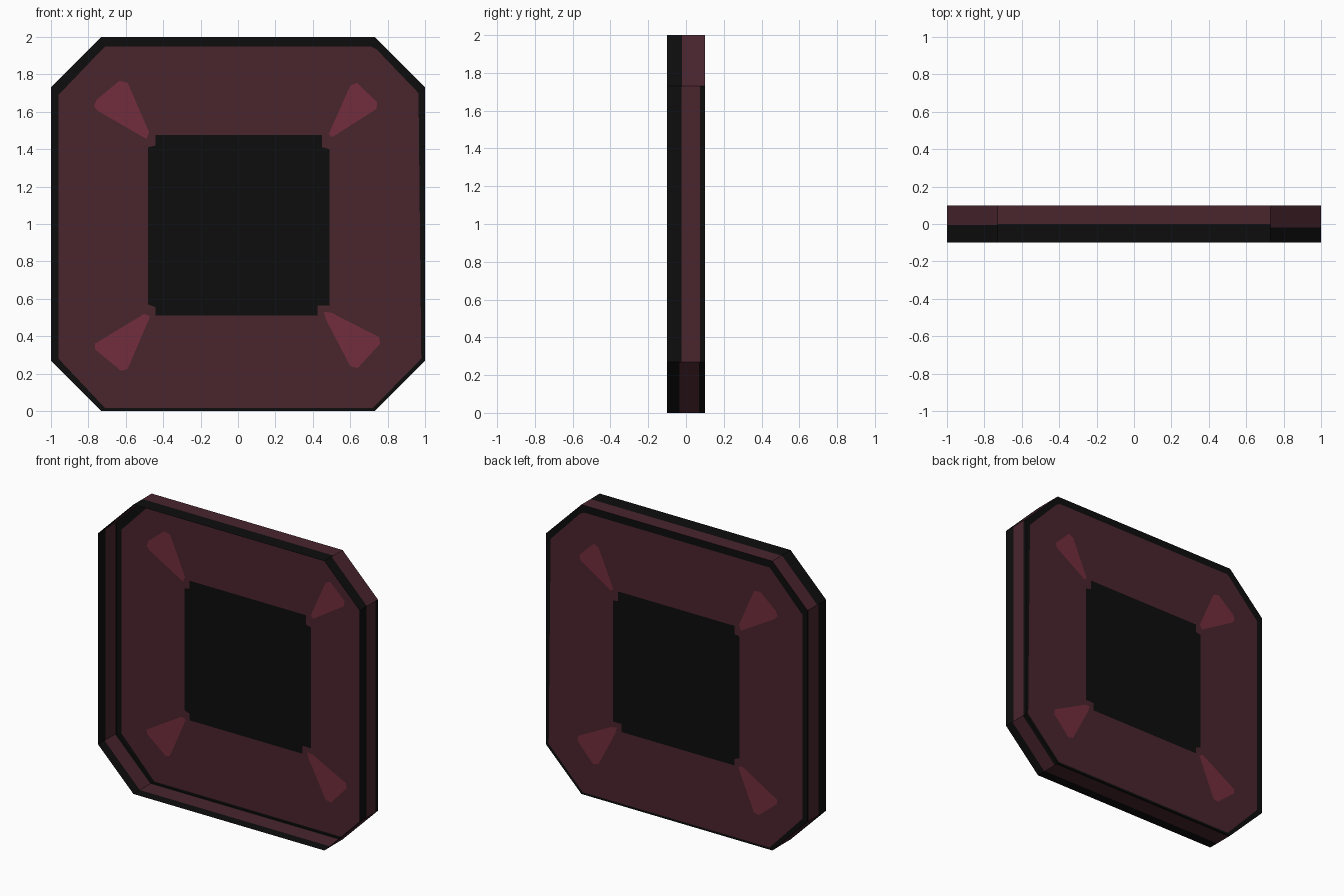
import bpy, bmesh

if "Cube" in bpy.data.objects:
    bpy.data.objects.remove(bpy.data.objects["Cube"])


def material(name, r, g, b):
    m = bpy.data.materials.new(name)
    m.diffuse_color = (r, g, b, 1)
    m.use_nodes = True
    m.node_tree.nodes["Principled BSDF"].inputs["Base Color"].default_value = m.diffuse_color
    return m


black = material("black", 0.004, 0.004, 0.004)
maroon = material("dark maroon", 0.067, 0.018, 0.027)
red = material("muted red", 0.171, 0.027, 0.045)
BACK, FRONT = 0.1, -0.1


def finish(bm, name, mats):
    me = bpy.data.meshes.new(name)
    bm.to_mesh(me)
    bm.free()
    for m in mats:
        me.materials.append(m)
    ob = bpy.data.objects.new(name, me)
    bpy.context.collection.objects.link(ob)
    return ob


def flat_region(name, loops, mat):
    """Flat sheet on the back plane: first loop is the outline, others are holes."""
    bm = bmesh.new()
    edges = []
    for loop in loops:
        vs = [bm.verts.new((x, BACK, z)) for x, z in loop]
        edges += [bm.edges.new((vs[i - 1], vs[i])) for i in range(len(vs))]
    bmesh.ops.triangle_fill(bm, edges=edges, use_beauty=True, normal=(0, 1, 0))
    for f in bm.faces:
        f.normal_update()
        if f.normal.y < 0:
            f.normal_flip()
    return finish(bm, name, [mat])


# Outlines in x, z: clockwise from the upper left
octagon = [(-0.73, 2), (0.73, 2), (1, 1.73), (1, 0.27),
           (0.73, 0), (-0.73, 0), (-1, 0.27), (-1, 1.73)]
panel = [(-0.71, 1.95), (0.71, 1.95), (0.74, 1.935), (0.965, 1.7), (0.98, 0.28),
         (0.72, 0.015), (-0.71, 0.015), (-0.96, 0.28), (-0.96, 1.69), (-0.73, 1.93)]
square = [(-0.44, 1.475), (0.45, 1.475), (0.45, 1.41), (0.49, 1.4), (0.49, 0.565),
          (0.425, 0.565), (0.425, 0.51), (-0.44, 0.51), (-0.44, 0.555),
          (-0.48, 0.57), (-0.48, 1.41), (-0.44, 1.42)]
wedges = {
    "upper_left": [(-0.77, 1.63), (-0.755, 1.665), (-0.635, 1.765), (-0.59, 1.755),
                   (-0.475, 1.49), (-0.49, 1.455), (-0.75, 1.605)],
    "upper_right": [(0.6, 1.74), (0.635, 1.755), (0.745, 1.65), (0.74, 1.615),
                    (0.505, 1.465), (0.485, 1.48)],
    "lower_right": [(0.46, 0.53), (0.5, 0.525), (0.755, 0.395), (0.76, 0.36),
                    (0.64, 0.23), (0.6, 0.24), (0.47, 0.49)],
    "lower_left": [(-0.765, 0.36), (-0.5, 0.52), (-0.47, 0.505), (-0.59, 0.225),
                   (-0.625, 0.215), (-0.765, 0.33)],
}

# Back plate, one sheet divided into coloured regions
flat_region("rim", [octagon, panel], black)
flat_region("panel", [panel, square] + list(wedges.values()), maroon)
flat_region("centre_square", [square], black)
for corner, loop in wedges.items():
    flat_region("corner_mark_" + corner, [loop], red)

# Open-fronted side wall: each octagon side has a maroon band between two depths
bands = [(0.0, BACK), (-0.02, BACK), (-0.025, 0.075), (-0.035, 0.07),
         (-0.03, 0.085), (-0.03, 0.085), (-0.02, 0.09), (-0.005, BACK)]
bm = bmesh.new()
for i, (start, end) in enumerate(bands):
    a, b = octagon[i], octagon[(i + 1) % 8]
    for y0, y1, index in ((FRONT, start, 0), (start, end, 1), (end, BACK, 0)):
        if y1 - y0 < 0.001:
            continue
        f = bm.faces.new([bm.verts.new(p) for p in (
            (a[0], y0, a[1]), (b[0], y0, b[1]), (b[0], y1, b[1]), (a[0], y1, a[1]))])
        f.material_index = index
        f.normal_update()
        c = f.calc_center_median()
        if f.normal.x * c.x + f.normal.z * (c.z - 1) < 0:
            f.normal_flip()
bmesh.ops.remove_doubles(bm, verts=bm.verts, dist=0.0005)
finish(bm, "side_wall", [black, maroon])
